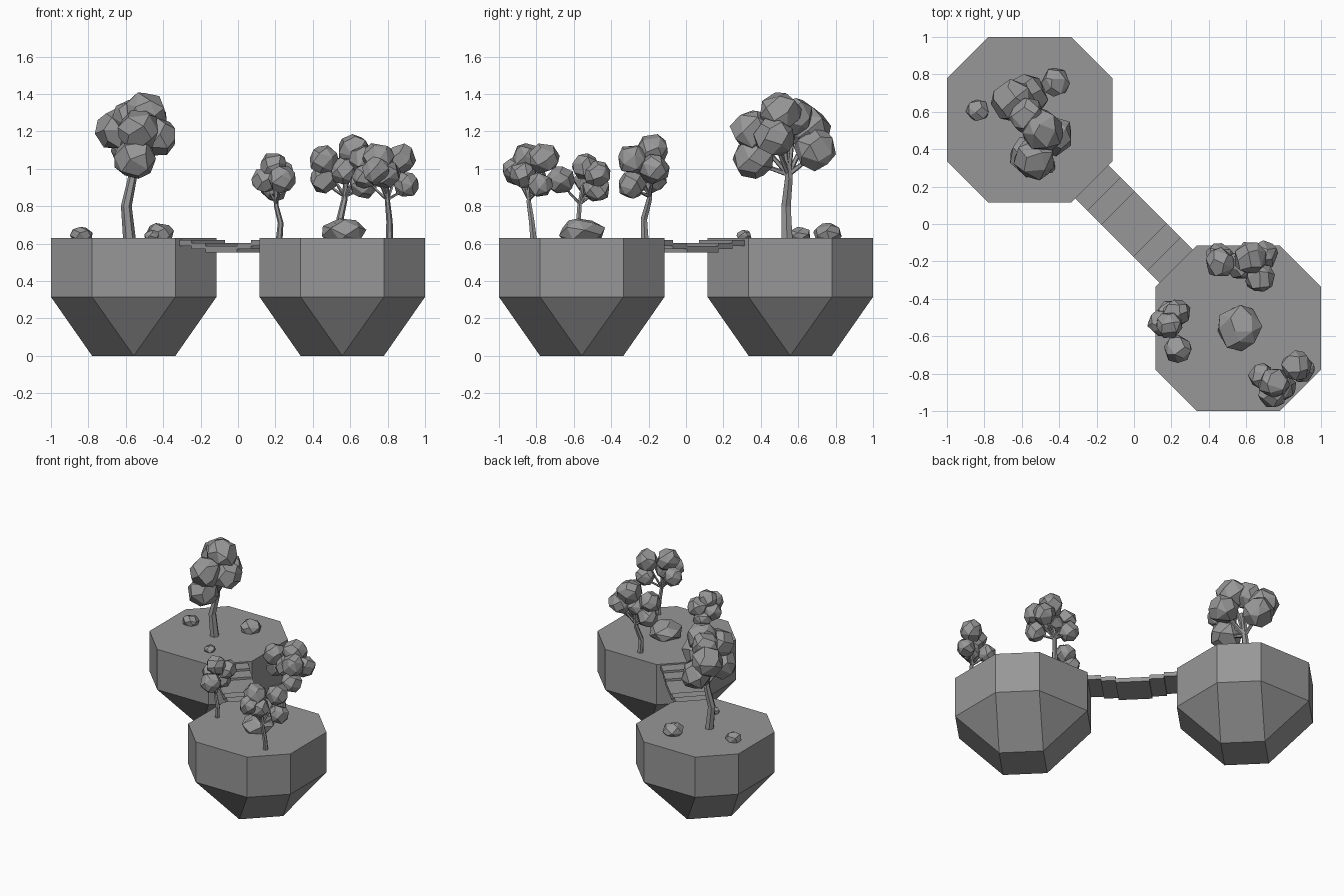
import bpy, bmesh, math, random
from mathutils import Vector, Matrix

if "Cube" in bpy.data.objects:
    bpy.data.objects.remove(bpy.data.objects["Cube"])

random.seed(4)
TOP = 0.63
GREY = bpy.data.materials.new("dark_grey")
GREY.diffuse_color = (0.31, 0.31, 0.31, 1)
GREY.use_nodes = True
GREY.node_tree.nodes["Principled BSDF"].inputs["Base Color"].default_value = GREY.diffuse_color


def finish(name, bm):
    bmesh.ops.recalc_face_normals(bm, faces=bm.faces)
    me = bpy.data.meshes.new(name)
    bm.to_mesh(me)
    bm.free()
    me.materials.append(GREY)
    ob = bpy.data.objects.new(name, me)
    bpy.context.collection.objects.link(ob)
    return ob


def island(name, cx, cy):
    # octagonal prism tapering to a small diamond underneath
    a, b = 0.2225, 0.4425
    outline = [(a, -b), (b, -a), (b, a), (a, b), (-a, b), (-b, a), (-b, -a), (-a, -b)]
    bm = bmesh.new()
    rings = [[bm.verts.new((cx + x, cy + y, z)) for x, y in outline] for z in (TOP, TOP / 2)]
    tip = [bm.verts.new((cx + x, cy + y, 0)) for x, y in ((a, 0), (0, a), (-a, 0), (0, -a))]
    bm.faces.new(rings[0])
    bm.faces.new(tip)
    for i in range(8):
        j = (i + 1) % 8
        bm.faces.new((rings[0][i], rings[0][j], rings[1][j], rings[1][i]))
    m = rings[1]
    for k in range(4):
        # corner quad, then triangle on the flat side
        bm.faces.new((m[2 * k], m[2 * k + 1], tip[k], tip[k - 1]))
        bm.faces.new((m[2 * k + 1], m[(2 * k + 2) % 8], tip[k]))
    finish(name, bm)


def lump(bm, c, r, squash=1.0, n=22):
    # faceted convex blob from jittered, evenly spread points
    part = bmesh.new()
    spin = random.uniform(0, 6.28)
    for i in range(n):
        z = 1 - 2 * (i + 0.5) / n
        t = i * 2.39996 + spin
        s = math.sqrt(1 - z * z)
        p = Vector((s * math.cos(t), s * math.sin(t), z))
        p += Vector([random.uniform(-0.16, 0.16) for _ in range(3)])
        p = p.normalized() * r * random.uniform(0.98, 1.08)
        p.z *= squash
        part.verts.new(p + Vector(c))
    bmesh.ops.convex_hull(part, input=part.verts)
    junk = [v for v in part.verts if not v.link_faces]
    bmesh.ops.delete(part, geom=junk, context='VERTS')
    bmesh.ops.dissolve_limit(part, angle_limit=math.radians(20), verts=part.verts, edges=part.edges)
    me = bpy.data.meshes.new("tmp")
    part.to_mesh(me)
    part.free()
    bm.from_mesh(me)
    bpy.data.meshes.remove(me)


def tube(bm, pts, radii, sides=6):
    # tapered limb through a few points
    pts = [Vector(p) for p in pts]
    rings = []
    for i, (p, r) in enumerate(zip(pts, radii)):
        d = pts[min(i + 1, len(pts) - 1)] - pts[max(i - 1, 0)]
        u = d.cross(Vector((0, 1, 0))).normalized()
        w = d.cross(u).normalized()
        angles = [2 * math.pi * k / sides for k in range(sides)]
        rings.append([bm.verts.new(p + r * (math.cos(t) * u + math.sin(t) * w)) for t in angles])
    for q, s in zip(rings, rings[1:]):
        for k in range(sides):
            bm.faces.new((q[k], q[k - 1], s[k - 1], s[k]))
    bm.faces.new(rings[0])
    bm.faces.new(rings[-1])


def tree(name, trunk, r, blobs):
    bm = bmesh.new()
    n = len(trunk) - 1
    tube(bm, trunk, [r * (1 - 0.45 * i / n) for i in range(n + 1)])
    fork = Vector(trunk[-2]).lerp(Vector(trunk[-1]), 0.1)
    for x, y, z, _ in blobs:
        end = Vector((x, y, z))
        if z > fork.z + 0.02:
            mid = fork.lerp(end, 0.5) - Vector((0, 0, 0.01))
            tube(bm, [fork, mid, end], [r * 0.45, r * 0.36, r * 0.25], 5)
    finish(name + "_trunk", bm)
    bm = bmesh.new()
    for x, y, z, rad in blobs:
        lump(bm, (x, y, z), rad)
    finish(name + "_foliage", bm)


def rock(name, x, y, r, h):
    bm = bmesh.new()
    lump(bm, (x, y, TOP + h * 0.3), r, 0.72 * h / r, 20)
    geom = bm.verts[:] + bm.edges[:] + bm.faces[:]
    bmesh.ops.bisect_plane(bm, geom=geom, plane_co=(0, 0, TOP - 0.005),
                           plane_no=(0, 0, -1), clear_outer=True)
    bmesh.ops.holes_fill(bm, edges=[e for e in bm.edges if e.is_boundary])
    finish(name, bm)


island("back_island", -0.5575, 0.5575)
island("front_island", 0.5575, -0.5575)

# sagging plank bridge along the diagonal
planks = [(-0.325, -0.225, 0.603), (-0.225, -0.12, 0.587), (-0.12, 0.12, 0.57),
          (0.12, 0.225, 0.587), (0.225, 0.325, 0.603)]
for i, (u0, u1, z) in enumerate(planks):
    bm = bmesh.new()
    m = (Matrix.Rotation(-math.pi / 4, 4, 'Z') @ Matrix.Translation(((u0 + u1) / 2, 0, z))
         @ Matrix.Diagonal((u1 - u0, 0.252, 0.033, 1)))
    bmesh.ops.create_cube(bm, size=1, matrix=m)
    finish(f"bridge_plank_{i + 1}", bm)

# trees
tree("tall_tree", [(-0.58, 0.54, 0.62), (-0.597, 0.535, 0.80), (-0.565, 0.55, 0.95), (-0.55, 0.53, 1.15)], 0.034,
     [(-0.49, 0.50, 1.30, 0.113), (-0.645, 0.655, 1.21, 0.115), (-0.57, 0.69, 1.10, 0.11),
      (-0.55, 0.36, 1.055, 0.113), (-0.43, 0.47, 1.17, 0.108), (-0.53, 0.35, 1.21, 0.113),
      (-0.57, 0.58, 1.28, 0.10)])
tree("left_tree", [(0.22, -0.57, 0.62), (0.228, -0.575, 0.71), (0.205, -0.57, 0.80), (0.20, -0.55, 0.93)], 0.018,
     [(0.19, -0.54, 1.015, 0.073), (0.145, -0.53, 0.94, 0.07), (0.235, -0.67, 0.94, 0.076),
      (0.23, -0.475, 0.97, 0.073), (0.19, -0.48, 0.895, 0.073)])
tree("rear_tree", [(0.55, -0.22, 0.62), (0.545, -0.225, 0.73), (0.57, -0.195, 0.84), (0.58, -0.2, 0.97)], 0.023,
     [(0.46, -0.21, 1.05, 0.08), (0.46, -0.18, 0.945, 0.076), (0.62, -0.18, 1.10, 0.09),
      (0.675, -0.285, 1.05, 0.082), (0.57, -0.22, 0.99, 0.078), (0.69, -0.17, 1.0, 0.082),
      (0.67, -0.29, 0.915, 0.075)])
tree("right_tree", [(0.81, -0.815, 0.62), (0.81, -0.825, 0.72), (0.80, -0.84, 0.82), (0.79, -0.835, 0.96)], 0.02,
     [(0.75, -0.85, 1.055, 0.085), (0.87, -0.76, 1.055, 0.082), (0.90, -0.78, 0.915, 0.07),
      (0.74, -0.91, 0.99, 0.075), (0.68, -0.81, 0.96, 0.068), (0.79, -0.87, 0.97, 0.075)])

# rocks
rock("big_rock", 0.56, -0.555, 0.12, 0.105)
rock("west_rock", -0.837, 0.608, 0.06, 0.06)
rock("north_rock", -0.42, 0.755, 0.077, 0.08)
rock("small_rock", -0.46, 0.31, 0.042, 0.042)
